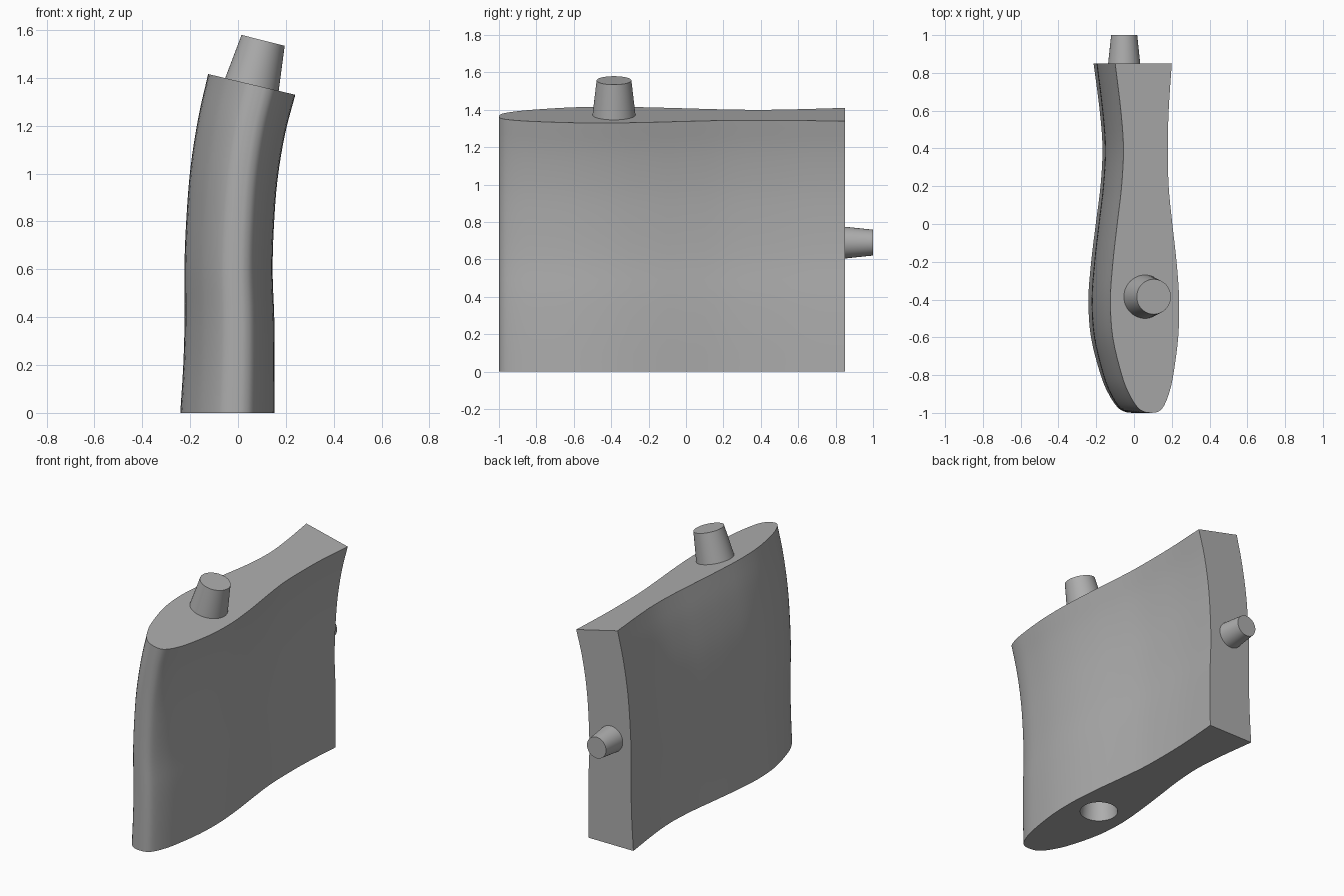
import bpy
import bmesh
import math
from mathutils import Vector, Matrix

cube = bpy.data.objects.get("Cube")
if cube:
    bpy.data.objects.remove(cube, do_unlink=True)

GREY = (0.42, 0.42, 0.42, 1)
grey = bpy.data.materials.new("plain grey")
grey.use_nodes = True
grey.diffuse_color = GREY
grey.node_tree.nodes["Principled BSDF"].inputs["Base Color"].default_value = GREY


def spline(points, steps):
    """Smooth path through the points."""
    p = [Vector(q) for q in points]
    p = [2 * p[0] - p[1]] + p + [2 * p[-1] - p[-2]]
    out = []
    for a, b, c, d in zip(p, p[1:], p[2:], p[3:]):
        for i in range(steps):
            t = i / steps
            out.append(0.5 * (2 * b + (c - a) * t + (2 * a - 5 * b + 4 * c - d) * t * t
                              + (3 * b - a - 3 * c + d) * t ** 3))
    return out + [p[-2]]


def finish(bm, name):
    bmesh.ops.recalc_face_normals(bm, faces=bm.faces)
    mesh = bpy.data.meshes.new(name)
    bm.to_mesh(mesh)
    bm.free()
    obj = bpy.data.objects.new(name, mesh)
    bpy.context.collection.objects.link(obj)
    mesh.materials.append(grey)
    return obj


def smooth(obj):
    bpy.ops.object.select_all(action="DESELECT")
    obj.select_set(True)
    bpy.context.view_layer.objects.active = obj
    bpy.ops.object.shade_smooth_by_angle(angle=math.radians(35))


def taper(name, start, end, r1, r2):
    """Tapered round pin between two points."""
    start, end = Vector(start), Vector(end)
    axis = end - start
    turn = axis.to_track_quat("Z", "Y").to_matrix().to_4x4()
    bm = bmesh.new()
    bmesh.ops.create_cone(bm, cap_ends=True, segments=48, radius1=r1, radius2=r2,
                          depth=axis.length,
                          matrix=Matrix.Translation((start + end) / 2) @ turn)
    return finish(bm, name)


# Half outline from the square back end to the round nose: y, half width, camber
half = spline([(0.85, 0.154, -0.007), (0.6, 0.13, 0), (0.4, 0.121, 0.005),
               (0.2, 0.128, 0.002), (0, 0.15, 0), (-0.2, 0.173, 0),
               (-0.4, 0.187, 0), (-0.6, 0.178, 0.004), (-0.8, 0.14, 0.015),
               (-0.9, 0.108, 0.023), (-0.97, 0.07, 0.03), (-0.995, 0.035, 0.034),
               (-1, 0, 0.035)], 4)
outline = [(c + w, y) for y, w, c in half] + [(c - w, y) for y, w, c in half[-2::-1]]

# Curved spine: x, z, width scale
spine = spline([(-0.045, 0, 1.05), (-0.038, 0.2, 1.02), (-0.036, 0.4, 1),
                (-0.04, 0.6, 0.985), (-0.033, 0.8, 0.98), (-0.017, 1, 0.98),
                (0.015, 1.2, 0.985), (0.057, 1.373, 1)], 4)

# Blade body lofted along the spine, leaning over towards the top
bm = bmesh.new()
rings = []
for x, z, scale in spine:
    lean = math.radians(13.4) * (z / 1.373) ** 2
    rings.append([bm.verts.new((x + u * scale * math.cos(lean), y,
                                z - u * scale * math.sin(lean))) for u, y in outline])
n = len(outline)
for low, high in zip(rings, rings[1:]):
    for i in range(n):
        j = (i + 1) % n
        bm.faces.new((low[i], low[j], high[j], high[i]))
bm.faces.new(rings[0])
bm.faces.new(rings[-1])
body = finish(bm, "blade_body")

# Socket in the underside
cutter = taper("socket_cutter", (-0.045, -0.385, -0.02), (-0.045, -0.385, 0.2), 0.116, 0.094)
cutter.hide_render = True
cut = body.modifiers.new("socket", "BOOLEAN")
cut.operation = "DIFFERENCE"
cut.solver = "EXACT"
cut.object = cutter
bpy.context.view_layer.objects.active = body
bpy.ops.object.modifier_apply(modifier=cut.name)
bpy.data.objects.remove(cutter, do_unlink=True)
smooth(body)

# Tapered pins on the top and the back
smooth(taper("top_pin", (0.054, -0.385, 1.355), (0.105, -0.385, 1.557), 0.117, 0.093))
smooth(taper("back_pin", (-0.052, 0.84, 0.69), (-0.052, 1, 0.69), 0.086, 0.069))
